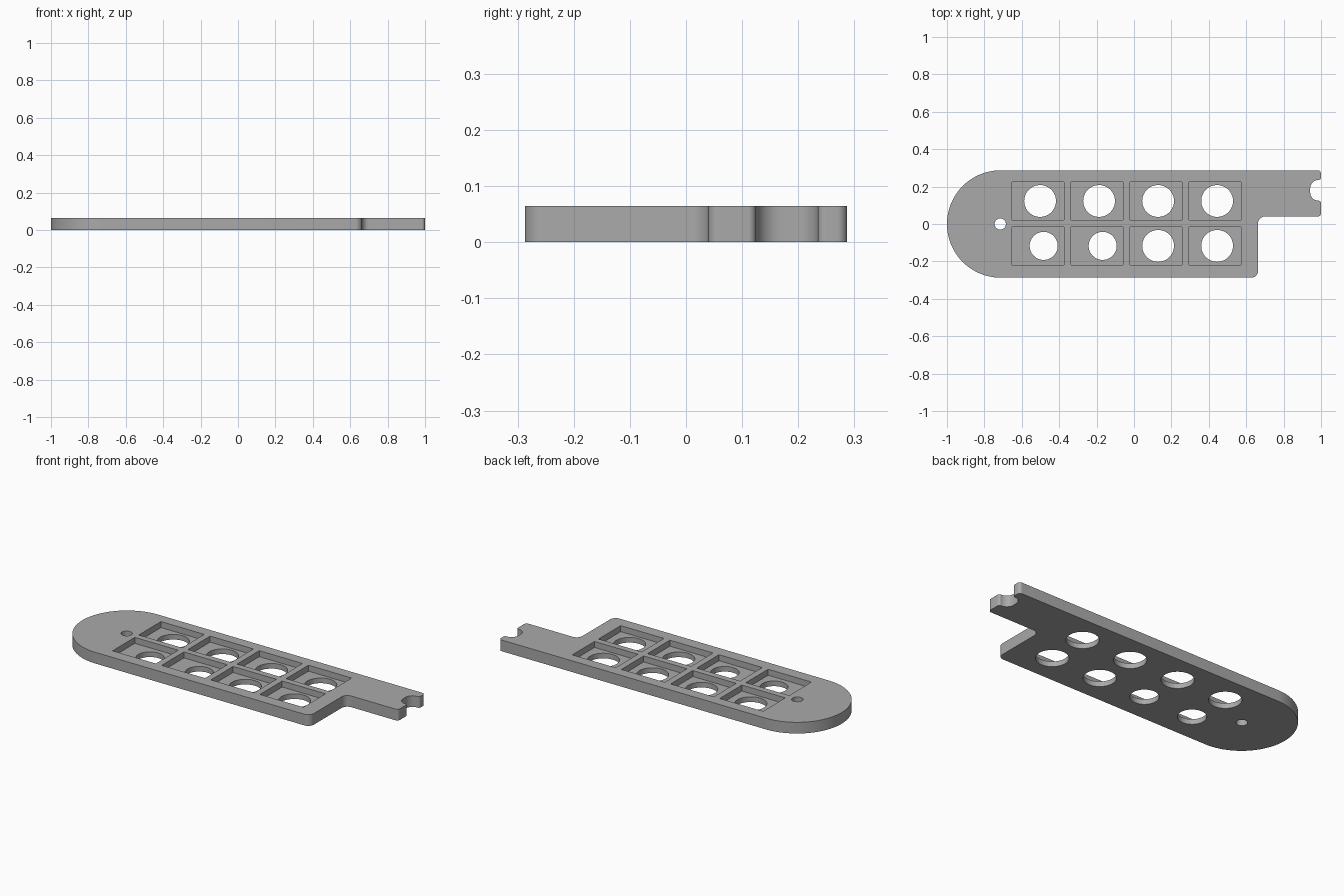
import bpy, bmesh
from math import cos, sin, pi, tau, ceil
from mathutils import Vector

if "Cube" in bpy.data.objects:
    bpy.data.objects.remove(bpy.data.objects["Cube"], do_unlink=True)

HEIGHT, FLOOR = 0.065, 0.03

grey = bpy.data.materials.new("plain grey")
grey.use_nodes = True
grey.diffuse_color = (0.4, 0.4, 0.4, 1)
grey.node_tree.nodes["Principled BSDF"].inputs["Base Color"].default_value = (0.4, 0.4, 0.4, 1)


def rounded(corners):
    """Turn (x, y, radius) corners into a filleted loop of points."""
    pts = []
    for i, (x, y, r) in enumerate(corners):
        p = Vector((x, y))
        a = (Vector(corners[i - 1][:2]) - p).normalized()
        b = (Vector(corners[(i + 1) % len(corners)][:2]) - p).normalized()
        centre = p + (a + b) * r          # every corner is square
        steps = 32 if r > 0.1 else 10
        for k in range(steps + 1):
            t = k / steps * pi / 2
            pts.append(centre - b * r * cos(t) - a * r * sin(t))
    return pts


def circle(x, y, r, n=48):
    return [(x + r * cos(tau * k / n), y + r * sin(tau * k / n)) for k in range(n)]


def box(x, y, hx, hy):
    return [(x - hx, y - hy), (x + hx, y - hy), (x + hx, y + hy), (x - hx, y + hy)]


def prisms(name, loops, z0, z1):
    """One object made of upright prisms, one for each loop."""
    bm = bmesh.new()
    for loop in loops:
        face = bm.faces.new([bm.verts.new((p[0], p[1], z0)) for p in loop])
        out = bmesh.ops.extrude_face_region(bm, geom=[face])
        top = [v for v in out["geom"] if isinstance(v, bmesh.types.BMVert)]
        bmesh.ops.translate(bm, verts=top, vec=(0, 0, z1 - z0))
    bmesh.ops.recalc_face_normals(bm, faces=bm.faces)
    mesh = bpy.data.meshes.new(name)
    bm.to_mesh(mesh)
    bm.free()
    mesh.materials.append(grey)
    ob = bpy.data.objects.new(name, mesh)
    bpy.context.collection.objects.link(ob)
    return ob


# Plate: round left end, stepped tab with a notch on the right
W = 0.287
plate = prisms("plate", [rounded([
    (-1, -W, W), (0.663, -W, 0.035), (0.663, 0.04, 0.037), (1, 0.04, 0.018),
    (1, 0.125, 0.014), (0.942, 0.125, 0.044), (0.942, 0.235, 0.044), (1, 0.235, 0.014),
    (1, W, 0.018), (-1, W, W)])], 0, HEIGHT)

# Rectangular pockets in two rows, and the round holes through them
pockets, holes = [], [circle(-0.715, 0, 0.03)]
for row, y in enumerate((0.123, -0.117)):
    for col in range(4):
        x = -0.513 + 0.3155 * col
        pockets.append(box(x, y, 0.139, 0.102))
        small = row == 1 and col < 2
        shift = 0.03 if small else 0.011
        holes.append(circle(x + shift, y, 0.075 if small else 0.085))

cutters = [prisms("pocket_cutter", pockets, FLOOR, HEIGHT + 0.1),
           prisms("hole_cutter", holes, -0.1, HEIGHT + 0.2)]
for cutter in cutters:
    cutter.hide_render = True
    mod = plate.modifiers.new(cutter.name, 'BOOLEAN')
    mod.operation, mod.solver, mod.object = 'DIFFERENCE', 'EXACT', cutter

# Bake the cuts and drop the cutters
bpy.context.view_layer.update()
cut_mesh = bpy.data.meshes.new_from_object(plate.evaluated_get(bpy.context.evaluated_depsgraph_get()))
plate.modifiers.clear()
plate.data = cut_mesh
for cutter in cutters:
    bpy.data.objects.remove(cutter, do_unlink=True)

# Smooth the round walls, keep the rims sharp
bpy.ops.object.select_all(action='DESELECT')
plate.select_set(True)
bpy.context.view_layer.objects.active = plate
bpy.ops.object.shade_smooth_by_angle(angle=pi / 6)
